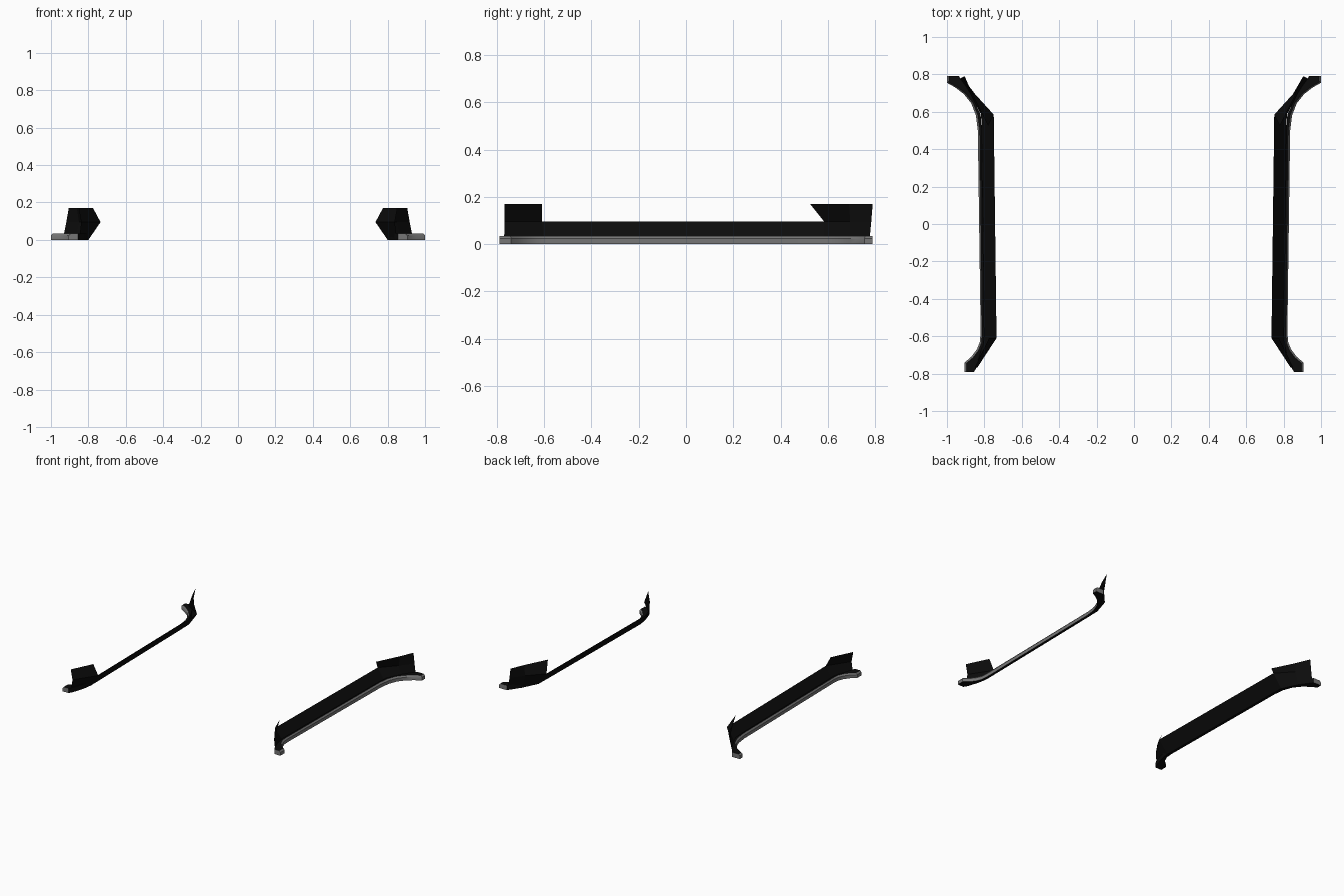
import bpy, bmesh
from mathutils import Vector

cube = bpy.data.objects.get("Cube")
if cube:
    bpy.data.objects.remove(cube)


def make_material(name, value):
    mat = bpy.data.materials.new(name)
    mat.use_nodes = True
    colour = (value, value, value, 1)
    mat.diffuse_color = colour
    mat.node_tree.nodes["Principled BSDF"].inputs["Base Color"].default_value = colour
    return mat


black = make_material("matt black", 0.0035)
grey = make_material("trim grey", 0.18)

# Plan of the lip, front to rear: outer edge and inner edge
LIP = [
    ((.905, -.79), (.855, -.79)), ((.905, -.74), (.84, -.765)),
    ((.87, -.71), (.83, -.735)), ((.84, -.67), (.815, -.69)),
    ((.824, -.63), (.805, -.64)), ((.82, -.58), (.80, -.60)),
    ((.835, .50), (.815, .50)), ((.845, .58), (.82, .585)),
    ((.87, .645), (.85, .65)), ((.91, .695), (.875, .70)),
    ((.955, .73), (.905, .745)), ((1, .755), (.93, .78)),
    ((1, .79), (.935, .79)),
]
# Plan of the panel's base and crest, front to rear
BASE = [(.85, -.77), (.80, -.60), (.817, .585), (.875, .695), (.937, .775)]
CREST = [(.838, -.768), (.735, -.61), (.75, .585), (.85, .695), (.918, .784)]
# Top edges of the flared end flanges
FRONT_TOP = [(.852, -.768), (.775, -.61)]
REAR_TOP = [(.78, .525), (.862, .69), (.905, .79)]
LIP_TOP, LIP_SHOULDER, CREST_Z, FLANGE_Z = .035, .024, .095, .17


def finish(bm, name, materials):
    mesh = bpy.data.meshes.new(name)
    bm.to_mesh(mesh)
    bm.free()
    for mat in materials:
        mesh.materials.append(mat)
    obj = bpy.data.objects.new(name, mesh)
    bpy.context.collection.objects.link(obj)
    return obj


def build_lip(side, name):
    # Sweep a chamfered section; outer wall and ends are grey
    bm = bmesh.new()
    rings = []
    for outer, inner in LIP:
        o, i = Vector(outer), Vector(inner)
        chamfer = o + (i - o).normalized() * .01
        section = [(i, 0), (o, 0), (o, LIP_SHOULDER), (chamfer, LIP_TOP), (i, LIP_TOP)]
        rings.append([bm.verts.new((side * p.x, p.y, z)) for p, z in section])
    count = len(rings[0])
    for a, b in zip(rings, rings[1:]):
        for k in range(count):
            n = (k + 1) % count
            face = bm.faces.new((a[k], a[n], b[n], b[k]))
            face.material_index = 1 if k in (1, 2) else 0
    for ring in (rings[0], rings[-1]):
        bm.faces.new(ring).material_index = 1
    bmesh.ops.recalc_face_normals(bm, faces=bm.faces)
    return finish(bm, name, [black, grey])


def build_sheet(side, name, lower, low_z, upper, high_z):
    # Thin strip between two edges, facing outward
    bm = bmesh.new()
    low = [bm.verts.new((side * x, y, low_z)) for x, y in lower]
    high = [bm.verts.new((side * x, y, high_z)) for x, y in upper]
    for k in range(len(low) - 1):
        loop = [low[k], low[k + 1], high[k + 1], high[k]]
        bm.faces.new(loop if side > 0 else loop[::-1])
    return finish(bm, name, [black])


for side, label in ((1, "left"), (-1, "right")):
    lip = build_lip(side, label + "_lip")
    build_sheet(side, label + "_panel", BASE, 0, CREST, CREST_Z)
    build_sheet(side, label + "_front_flange", CREST[:2], CREST_Z, FRONT_TOP, FLANGE_Z)
    build_sheet(side, label + "_rear_flange", CREST[2:], CREST_Z, REAR_TOP, FLANGE_Z)
    # Soften the curved lip but keep its edges
    bpy.ops.object.select_all(action="DESELECT")
    lip.select_set(True)
    bpy.context.view_layer.objects.active = lip
    bpy.ops.object.shade_smooth_by_angle(angle=.6)
